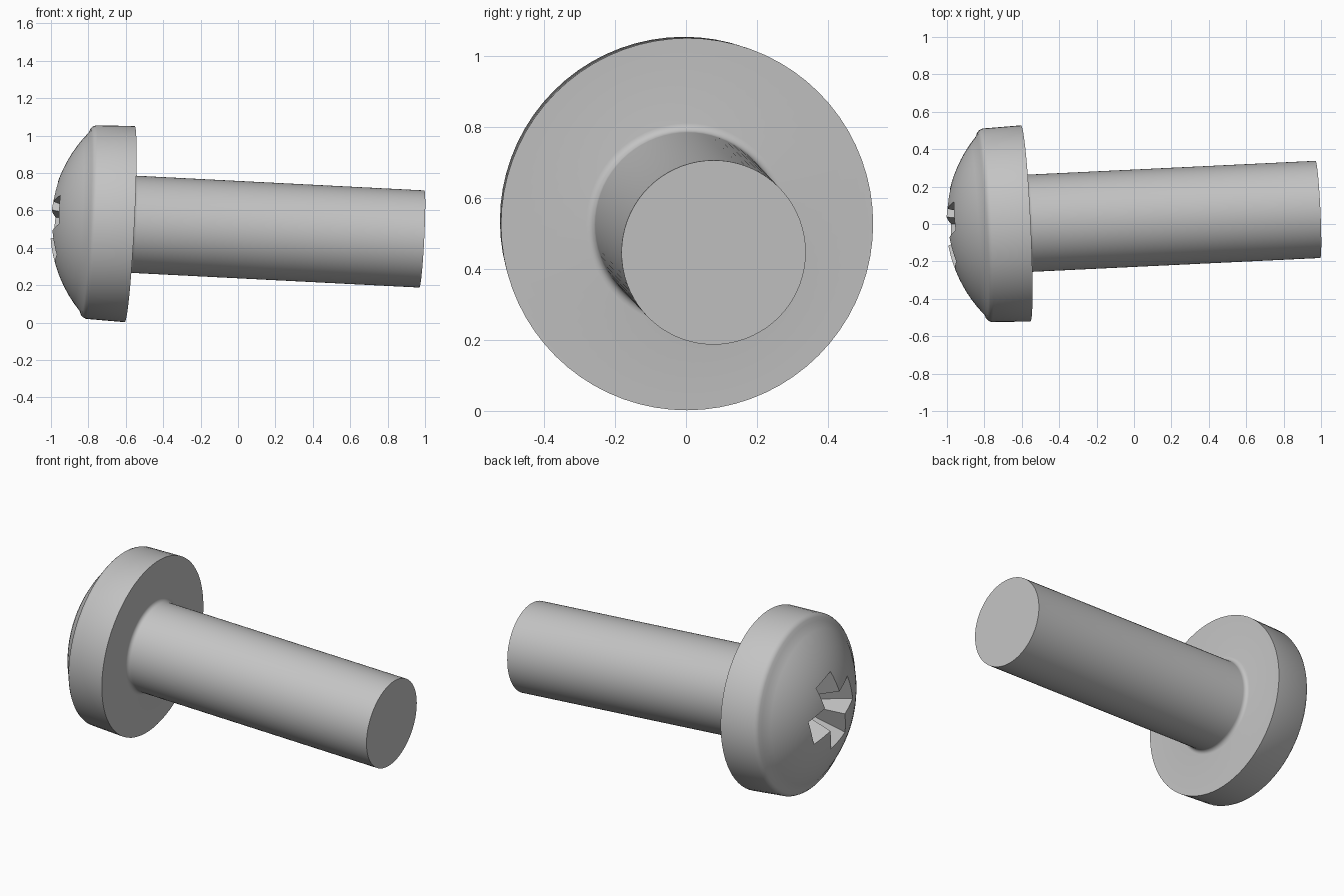
import bpy, bmesh, math
from mathutils import Vector, Matrix

cube = bpy.data.objects.get("Cube")
if cube:
    bpy.data.objects.remove(cube, do_unlink=True)

steel = bpy.data.materials.new("plain_steel_grey")
steel.use_nodes = True
GREY = (0.55, 0.55, 0.55, 1)
steel.diffuse_color = GREY
steel.node_tree.nodes["Principled BSDF"].inputs["Base Color"].default_value = GREY

# Slightly tilted screw axis, with its origin under the head
axis = Vector((1, 0.048, -0.051)).normalized()
side = (Vector((0, 1, 0)) - axis * axis.y).normalized()
up = axis.cross(side)
FRAME = Matrix.Translation((-0.579, 0.003, 0.527)) @ Matrix((side, up, axis)).transposed().to_4x4()

HEAD_R, SHANK_R, LENGTH = 0.525, 0.26, 1.566
APEX, DOME_R = -0.425, 0.72


def make_object(name, bm):
    bmesh.ops.recalc_face_normals(bm, faces=bm.faces)
    mesh = bpy.data.meshes.new(name)
    bm.to_mesh(mesh)
    bm.free()
    mesh.materials.append(steel)
    obj = bpy.data.objects.new(name, mesh)
    bpy.context.collection.objects.link(obj)
    obj.matrix_world = FRAME
    return obj


def dome_height(r):
    return APEX + DOME_R - math.sqrt(DOME_R ** 2 - r ** 2)


# Lathe profile: dome, rounded shoulder, rim, neck fillet, shank
profile = [(0.48 * i / 12, dome_height(0.48 * i / 12)) for i in range(13)]
profile += [(0.5, -0.234), (0.511, -0.223), (0.518, -0.208), (HEAD_R, 0)]
FILLET = 0.025
for i in range(6):
    a = math.pi / 2 * i / 5
    profile.append((SHANK_R + FILLET * (1 - math.sin(a)), FILLET * (1 - math.cos(a))))
profile += [(SHANK_R, LENGTH), (0, LENGTH)]

bm = bmesh.new()
verts = [bm.verts.new((r, 0, t)) for r, t in profile]
edges = [bm.edges.new(pair) for pair in zip(verts, verts[1:])]
bmesh.ops.spin(bm, geom=verts + edges, cent=(0, 0, 0), axis=(0, 0, 1),
               angle=math.tau, steps=72)
bmesh.ops.remove_doubles(bm, verts=bm.verts, dist=0.0002)
screw = make_object("screw_body", bm)

# Tapered cross cutter for the drive recess
bm = bmesh.new()
outline = []
for k in range(4):
    turn = Matrix.Rotation(math.radians(74 + 90 * k), 3, "Z")
    for x, y in ((0.235, -0.086), (0.235, 0.086), (0.08, 0.08)):
        outline.append(turn @ Vector((x, y, 0)))
rings = []
for t, scale in ((APEX - 0.05, 1.16), (APEX + 0.2, 0.45)):
    rings.append([bm.verts.new((p.x * scale, p.y * scale, t)) for p in outline])
for i in range(len(outline)):
    j = (i + 1) % len(outline)
    bm.faces.new((rings[0][i], rings[0][j], rings[1][j], rings[1][i]))
for ring in rings:
    bm.faces.new(ring)
cutter = make_object("recess_cutter", bm)
cutter.hide_render = True

# Cut the recess and shade the round surfaces
cut = screw.modifiers.new("drive_recess", "BOOLEAN")
cut.operation = "DIFFERENCE"
cut.solver = "EXACT"
cut.object = cutter
bpy.ops.object.select_all(action="DESELECT")
screw.select_set(True)
bpy.context.view_layer.objects.active = screw
bpy.ops.object.modifier_apply(modifier=cut.name)
bpy.data.objects.remove(cutter, do_unlink=True)
bpy.ops.object.shade_smooth_by_angle(angle=math.radians(30))
